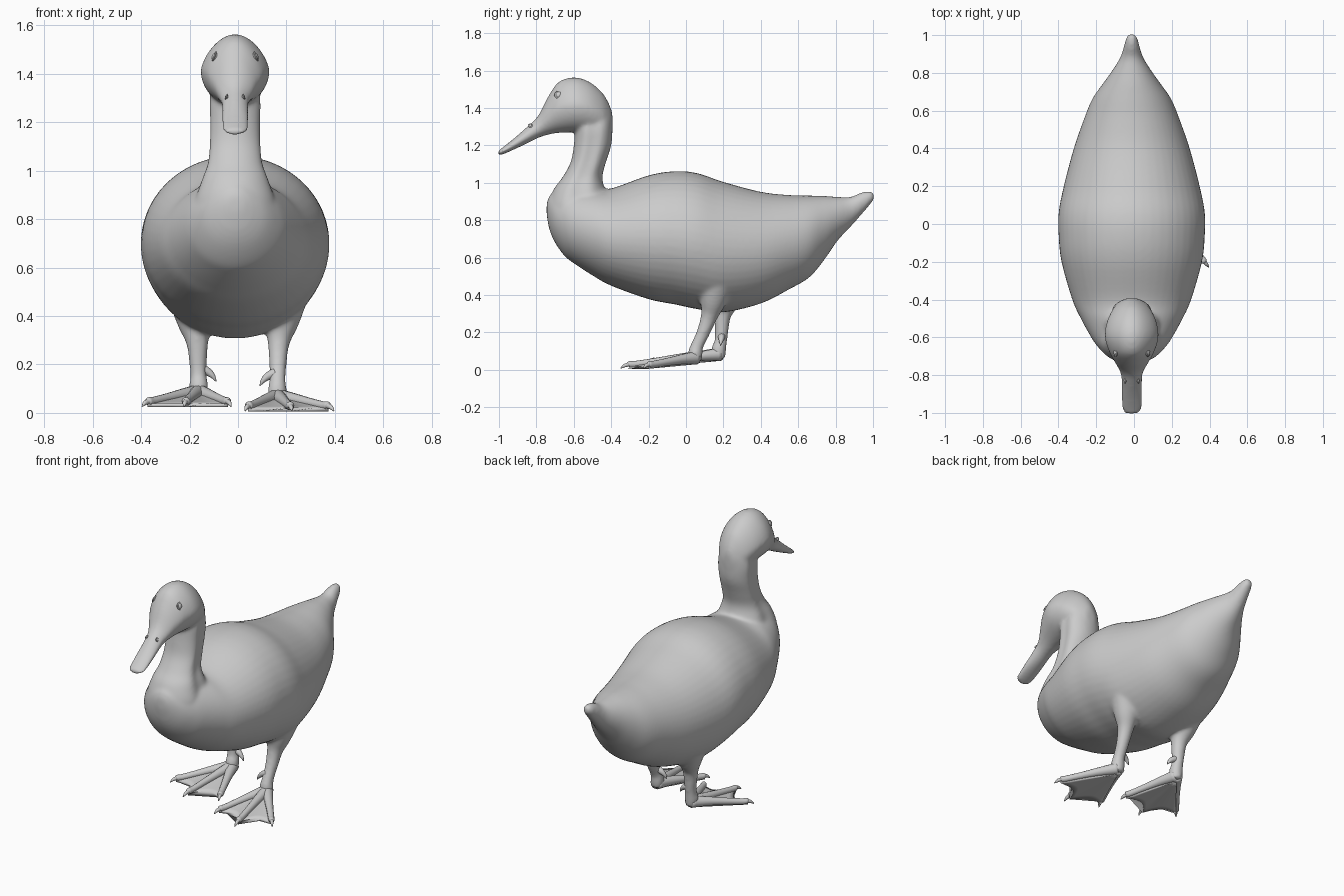
import bpy, bmesh, math
from mathutils import Vector

if "Cube" in bpy.data.objects:
    bpy.data.objects.remove(bpy.data.objects["Cube"])

CX = -0.012  # the body sits slightly off the centre line


def spline(pts, steps):
    """Catmull-Rom interpolation of equal-length tuples."""
    out = []
    for i in range(len(pts) - 1):
        a, b, c, d = pts[max(i - 1, 0)], pts[i], pts[i + 1], pts[min(i + 2, len(pts) - 1)]
        for k in range(steps):
            t = k / steps
            out.append(tuple(0.5 * (2 * q + (r - p) * t + (2 * p - 5 * q + 4 * r - s) * t * t
                                    + (3 * q - p - 3 * r + s) * t ** 3)
                             for p, q, r, s in zip(a, b, c, d)))
    return out + [pts[-1]]


def loft(bm, rings):
    """Skin closed rings and cap both ends."""
    rows = [[bm.verts.new(p) for p in ring] for ring in rings]
    n = len(rows[0])
    for a, b in zip(rows, rows[1:]):
        for i in range(n):
            bm.faces.new((a[i], a[(i + 1) % n], b[(i + 1) % n], b[i]))
    bm.faces.new(rows[0][::-1])
    bm.faces.new(rows[-1])


def sections(bm, table, axis, pinch=0, dent=0, n=48):
    """Loft oval sections (position, low, high, half width) along Y or Z."""
    rings = []
    for t, lo, hi, w in spline(table, 5):
        mid, h, ring = (lo + hi) / 2, (hi - lo) / 2, []
        for k in range(n):
            a = 2 * math.pi * k / n
            s = math.sin(a)
            x = CX + w * math.cos(a) * (1 - pinch * max(s, 0)) * (1 - dent * math.exp(-(s / 0.35) ** 2))
            v = mid + h * s
            ring.append((x, t, v) if axis == 'Y' else (x, v, t))
        rings.append(ring)
    loft(bm, rings)


def tube(bm, pts, n=16, steps=4):
    """Round tube through (x, y, z, radius) points."""
    p = spline(pts, steps)
    rings = []
    for i, q in enumerate(p):
        d = Vector(p[min(i + 1, len(p) - 1)][:3]) - Vector(p[max(i - 1, 0)][:3])
        rot = Vector((0, 0, -1)).rotation_difference(d.normalized())
        rings.append([Vector(q[:3]) + rot @ Vector((q[3] * math.cos(2 * math.pi * k / n),
                                                    q[3] * math.sin(2 * math.pi * k / n), 0))
                      for k in range(n)])
    loft(bm, rings)


def finish(bm, name):
    bmesh.ops.recalc_face_normals(bm, faces=bm.faces)
    for f in bm.faces:
        f.smooth = True
    me = bpy.data.meshes.new(name)
    bm.to_mesh(me)
    bm.free()
    ob = bpy.data.objects.new(name, me)
    bpy.context.collection.objects.link(ob)
    return ob


# (side, hip y, ankle y, lift) for the two stepping legs
LEGS = [("right", 1, 0.135, 0.05, 0.0), ("left", -1, 0.205, 0.175, 0.018)]

bm = bmesh.new()
# trunk: y, bottom, top, half width
sections(bm, [
    (-0.745, 0.83, 0.89, 0.03), (-0.73, 0.75, 0.93, 0.075), (-0.70, 0.68, 0.95, 0.13),
    (-0.65, 0.61, 0.965, 0.18), (-0.60, 0.57, 0.97, 0.215), (-0.50, 0.505, 0.97, 0.27),
    (-0.40, 0.45, 0.97, 0.315), (-0.20, 0.378, 1.04, 0.372), (-0.06, 0.35, 1.062, 0.387),
    (0.06, 0.325, 1.052, 0.387), (0.20, 0.308, 1.005, 0.36), (0.40, 0.355, 0.952, 0.307),
    (0.55, 0.43, 0.935, 0.255), (0.66, 0.495, 0.932, 0.21), (0.74, 0.59, 0.93, 0.155),
    (0.81, 0.69, 0.925, 0.105), (0.88, 0.765, 0.925, 0.062), (0.94, 0.832, 0.95, 0.042),
    (0.985, 0.885, 0.955, 0.03), (1.005, 0.91, 0.945, 0.015)], 'Y')
# neck: z, front, back, half width
sections(bm, [
    (1.42, -0.58, -0.43, 0.08), (1.37, -0.585, -0.398, 0.10), (1.29, -0.592, -0.393, 0.118),
    (1.20, -0.60, -0.40, 0.116), (1.11, -0.617, -0.428, 0.118), (1.03, -0.66, -0.447, 0.127),
    (0.96, -0.71, -0.43, 0.155), (0.86, -0.738, -0.38, 0.19), (0.76, -0.70, -0.34, 0.19)],
    'Z', dent=0.14)
# head and bill: y, bottom, top, half width
sections(bm, [
    (-1.005, 1.148, 1.172, 0.034), (-0.98, 1.152, 1.19, 0.053), (-0.92, 1.178, 1.238, 0.058),
    (-0.85, 1.21, 1.30, 0.056), (-0.79, 1.24, 1.36, 0.06), (-0.735, 1.258, 1.465, 0.088),
    (-0.68, 1.267, 1.54, 0.118), (-0.60, 1.27, 1.564, 0.142), (-0.52, 1.265, 1.542, 0.132),
    (-0.45, 1.25, 1.485, 0.10), (-0.41, 1.25, 1.42, 0.06), (-0.393, 1.27, 1.37, 0.03)],
    'Y', pinch=0.22)
# shanks, flared into the belly
for _, s, hip, ank, up in LEGS:
    tube(bm, [(s * 0.19, hip + 0.03, 0.48, 0.10), (s * 0.178, hip + 0.01, 0.37, 0.072),
              (s * 0.168, hip - 0.01, 0.29, 0.046), (s * 0.165, (hip + ank) / 2, 0.20, 0.036),
              (s * 0.163, ank + 0.01, 0.13 + up, 0.034), (s * 0.162, ank, 0.09 + up, 0.04),
              (s * 0.162, ank, 0.04 + up, 0.034)], n=24)
body = finish(bm, "body_with_head_and_legs")
rm = body.modifiers.new("blend", 'REMESH')
rm.mode, rm.voxel_size, rm.use_smooth_shade = 'VOXEL', 0.01, True
sm = body.modifiers.new("soften", 'SMOOTH')
sm.factor, sm.iterations = 0.5, 10

# webbed feet with toes, claws and hind spur
TOES = [(0.035, -0.31), (0.22, -0.38), (0.385, -0.265)]  # tip x, tip y from the ankle
for name, s, hip, ank, up in LEGS:
    bm = bmesh.new()
    heel = Vector((0.162, ank + 0.005))
    tips = [Vector((x, ank + y)) for x, y in TOES]
    rings = []
    for k in range(9):
        f = 0.06 + 0.94 * k / 8
        top, low = [], []
        for i in range(21):
            seg, fr = min(i // 10, 1), (i - 10 * min(i // 10, 1)) / 10
            edge = tips[seg].lerp(tips[seg + 1], fr)
            p = heel.lerp(edge, f * (0.95 - 0.14 * math.sin(math.pi * fr)))
            top.append((s * p.x, p.y, 0.075 - 0.055 * f + up))
            low.append((s * p.x, p.y, 0.03 - 0.024 * f + up))
        rings.append(top + low[::-1])
    loft(bm, rings)
    for tip in tips:
        path = []
        for f, z, r in [(0, 0.065, 0.036), (0.3, 0.056, 0.026), (0.6, 0.042, 0.02),
                        (0.85, 0.03, 0.018), (0.93, 0.03, 0.017), (0.95, 0.028, 0.011),
                        (1.0, 0.022, 0.009), (1.05, 0.008, 0.002)]:
            p = heel.lerp(tip, f)
            path.append((s * p.x, p.y, z + up, r))
        tube(bm, path, n=12)
    tube(bm, [(s * 0.155, ank + 0.015, 0.165 + up, 0.022), (s * 0.125, ank + 0.015, 0.152 + up, 0.017),
              (s * 0.105, ank + 0.012, 0.135 + up, 0.011), (s * 0.09, ank + 0.01, 0.112 + up, 0.002)], n=12)
    finish(bm, name + "_foot")

# eyes with lids, and nostrils
for name, s in (("right", 1), ("left", -1)):
    for part, x, y, z, r, rim in (("eye", 0.083, -0.68, 1.47, 0.019, 0.006),
                                  ("nostril", 0.035, -0.832, 1.305, 0.009, 0.004)):
        bm = bmesh.new()
        bmesh.ops.create_uvsphere(bm, u_segments=20, v_segments=12, radius=r)
        ring = [(r * math.cos(math.pi * k / 12), r * 0.9 * math.sin(math.pi * k / 12)) for k in range(24)]
        rows = [[bm.verts.new((r * 0.25 + rim * math.cos(a), p * (1 + rim / r * math.sin(a)),
                               q * (1 + rim / r * math.sin(a)))) for p, q in ring]
                for a in (math.pi * j / 4 for j in range(8))]
        for j in range(8):
            for k in range(24):
                bm.faces.new((rows[j][k], rows[j][(k + 1) % 24],
                              rows[(j + 1) % 8][(k + 1) % 24], rows[(j + 1) % 8][k]))
        ob = finish(bm, name + "_" + part)
        ob.location = (CX + s * x, y, z)
        ob.rotation_euler = (0, -0.35, 0 if s > 0 else math.pi)
        ob.scale = (0.7, 1, 1)
